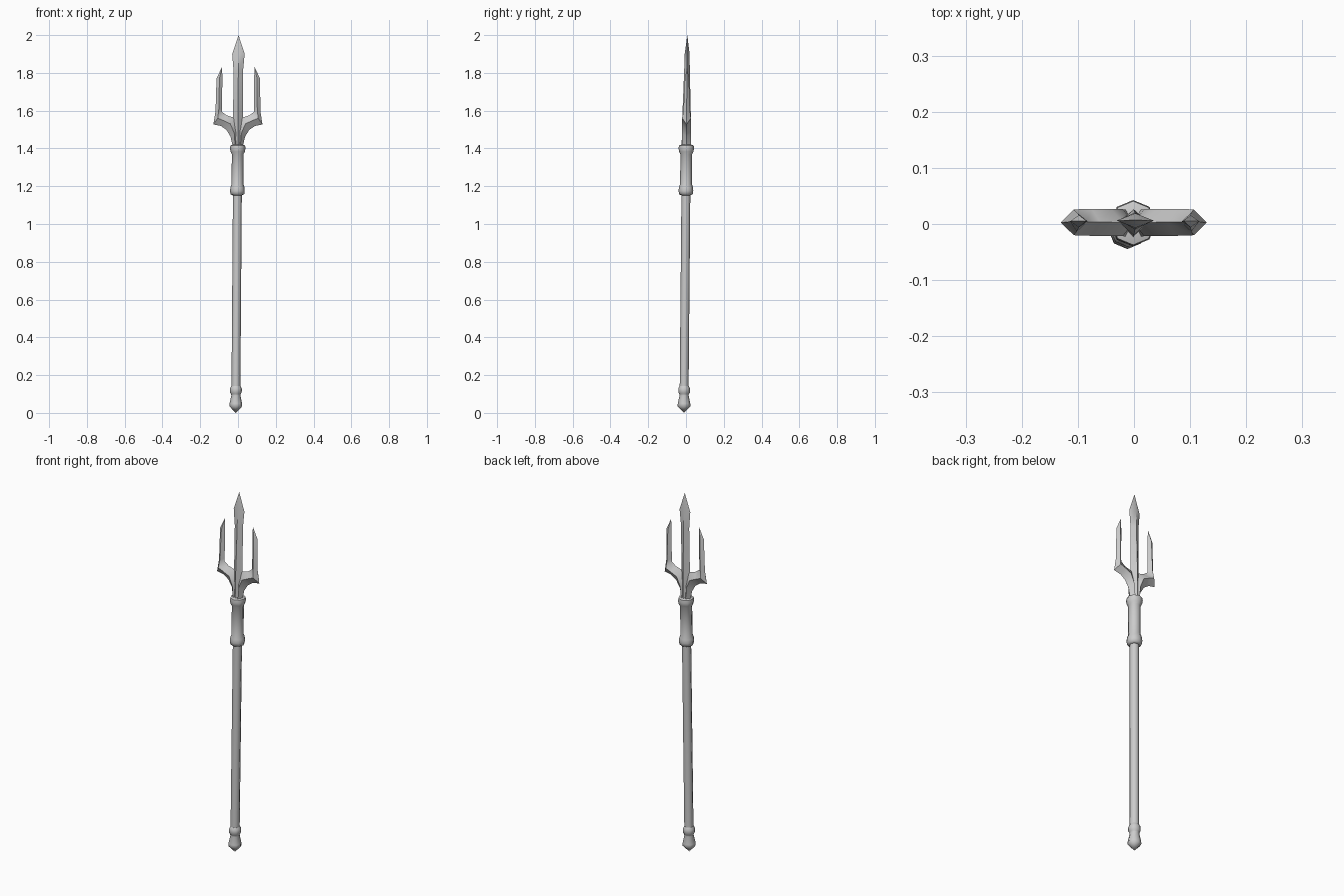
import bpy, bmesh, math

if "Cube" in bpy.data.objects:
    bpy.data.objects.remove(bpy.data.objects["Cube"])


def lean(x, y, z):
    # The whole weapon leans slightly off vertical
    return (x + 0.0075 * z - 0.012, y + 0.009 * z - 0.011, z)


def loft(name, rings, angle):
    """Skin a list of equal-length point rings; cap both ends."""
    bm = bmesh.new()
    rows = [[bm.verts.new(lean(*p)) for p in ring] for ring in rings]
    n = len(rows[0])
    for a, b in zip(rows, rows[1:]):
        for i in range(n):
            j = (i + 1) % n
            bm.faces.new((a[i], a[j], b[j], b[i]))
    bm.faces.new(rows[0])
    bm.faces.new(rows[-1])
    bmesh.ops.remove_doubles(bm, verts=bm.verts, dist=0.0002)
    bmesh.ops.recalc_face_normals(bm, faces=bm.faces)
    mesh = bpy.data.meshes.new(name)
    bm.to_mesh(mesh)
    bm.free()
    ob = bpy.data.objects.new(name, mesh)
    bpy.context.collection.objects.link(ob)
    bpy.ops.object.select_all(action='DESELECT')
    ob.select_set(True)
    bpy.context.view_layer.objects.active = ob
    bpy.ops.object.shade_smooth_by_angle(angle=math.radians(angle))
    return ob


def turned(name, profile):
    # Eight-sided turned part from (radius, height) pairs
    rings = [[(r * math.cos(i * math.pi / 4), r * math.sin(i * math.pi / 4), z)
              for i in range(8)] for r, z in profile]
    return loft(name, rings, 60)


def blade(name, rows, side=1):
    # Four-edged blade: inner edge, outer edge, and a raised ridge on both faces
    rings = []
    for xi, zi, xo, zo, depth in rows:
        mx, mz = (xi + xo) / 2, (zi + zo) / 2
        rings.append([(side * xi, 0, zi), (side * mx, -depth, mz),
                      (side * xo, 0, zo), (side * mx, depth, mz)])
    return loft(name, rings, 48)


# Pommel with ring
turned("pommel", [(0.0, 0.0), (0.034, 0.035), (0.033, 0.05), (0.024, 0.092),
                  (0.025, 0.1), (0.031, 0.108), (0.031, 0.13), (0.024, 0.143)])

# Shaft
turned("shaft", [(0.0235, 0.09), (0.0235, 1.2)])

# Socket sleeve with a collar at each end
turned("sleeve", [(0.024, 1.152), (0.036, 1.157), (0.039, 1.175), (0.037, 1.195),
                  (0.031, 1.212), (0.031, 1.37), (0.038, 1.383), (0.041, 1.4),
                  (0.039, 1.416), (0.024, 1.421)])

# Centre prong, running down through the stem
blade("centre_prong", [(-w, z, w, z, d) for z, w, d in (
    (1.405, 0.026, 0.025), (1.56, 0.026, 0.023), (1.81, 0.025, 0.015),
    (1.9, 0.033, 0.013), (2.0, 0.0, 0.0))])

# Side prongs: stem, curved arm, barbed corner, upright blade
for label, side in (("left", -1), ("right", 1)):
    blade(label + "_prong", [
        (0.0, 1.405, 0.027, 1.41, 0.024),
        (0.0, 1.5, 0.038, 1.462, 0.024),
        (0.02, 1.563, 0.06, 1.498, 0.024),
        (0.06, 1.575, 0.09, 1.519, 0.024),
        (0.084, 1.593, 0.13, 1.527, 0.023),
        (0.085, 1.61, 0.119, 1.595, 0.017),
        (0.084, 1.77, 0.115, 1.77, 0.011),
        (0.086, 1.83, 0.087, 1.83, 0.0),
    ], side)
